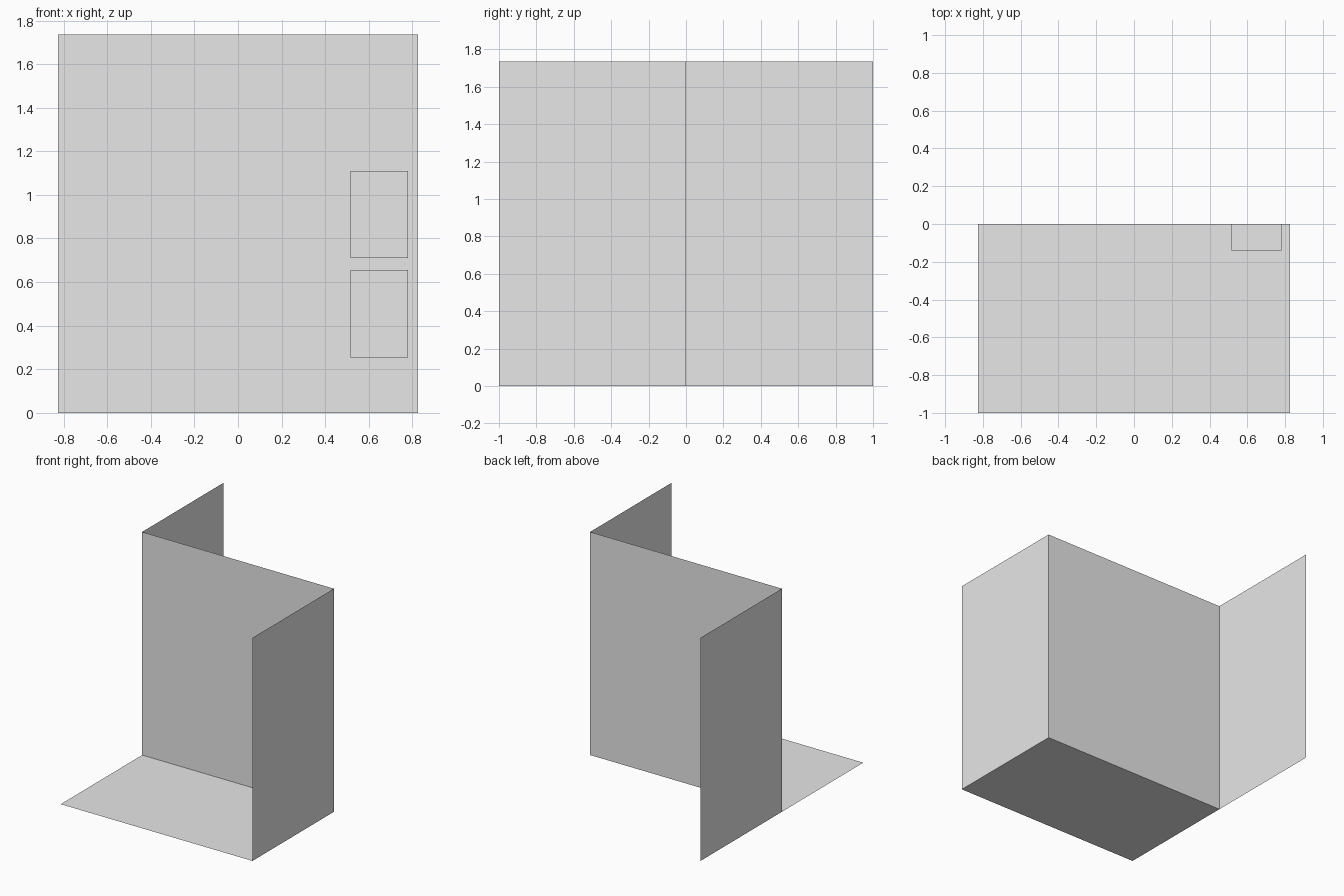
import bpy
from mathutils import Vector

if "Cube" in bpy.data.objects:
    bpy.data.objects.remove(bpy.data.objects["Cube"])

W, H, D = 0.825, 1.735, 1.0  # half width, height, panel depth

grey = bpy.data.materials.new("plain_grey")
grey.use_nodes = True
grey.diffuse_color = (0.8, 0.8, 0.8, 1)
grey.node_tree.nodes["Principled BSDF"].inputs["Base Color"].default_value = (0.8, 0.8, 0.8, 1)


def add_mesh(name, verts, faces):
    mesh = bpy.data.meshes.new(name)
    mesh.from_pydata(verts, [], faces)
    mesh.materials.append(grey)
    obj = bpy.data.objects.new(name, mesh)
    bpy.context.collection.objects.link(obj)
    return obj


def sheet(name, corner, side_a, side_b):
    """Flat rectangle spanned from a corner by two sides."""
    c, a, b = Vector(corner), Vector(side_a), Vector(side_b)
    return add_mesh(name, [c, c + a, c + a + b, c + b], [(0, 1, 2, 3)])


def box(name, low, high):
    """Axis-aligned closed box between two corners."""
    bpy.ops.mesh.primitive_cube_add(size=1, location=(Vector(low) + Vector(high)) / 2)
    obj = bpy.context.object
    obj.name = obj.data.name = name
    size = Vector(high) - Vector(low)
    for v in obj.data.vertices:
        v.co = v.co * size
    obj.data.materials.append(grey)
    return obj


# Zigzag of thin panels
sheet("middle_wall", (-W, 0, 0), (2 * W, 0, 0), (0, 0, H))
sheet("front_side_wall", (W, -D, 0), (0, D, 0), (0, 0, H))
sheet("rear_side_wall", (-W, D, 0), (0, -D, 0), (0, 0, H))

# Floor in front of the middle wall
sheet("floor", (-W, -D, 0), (2 * W, 0, 0), (0, D, 0))

# Two boxes mounted on the front of the middle wall
for name, z in (("lower_wall_box", 0.255), ("upper_wall_box", 0.71)):
    box(name, (0.515, -0.14, z), (0.78, 0, z + 0.4))
